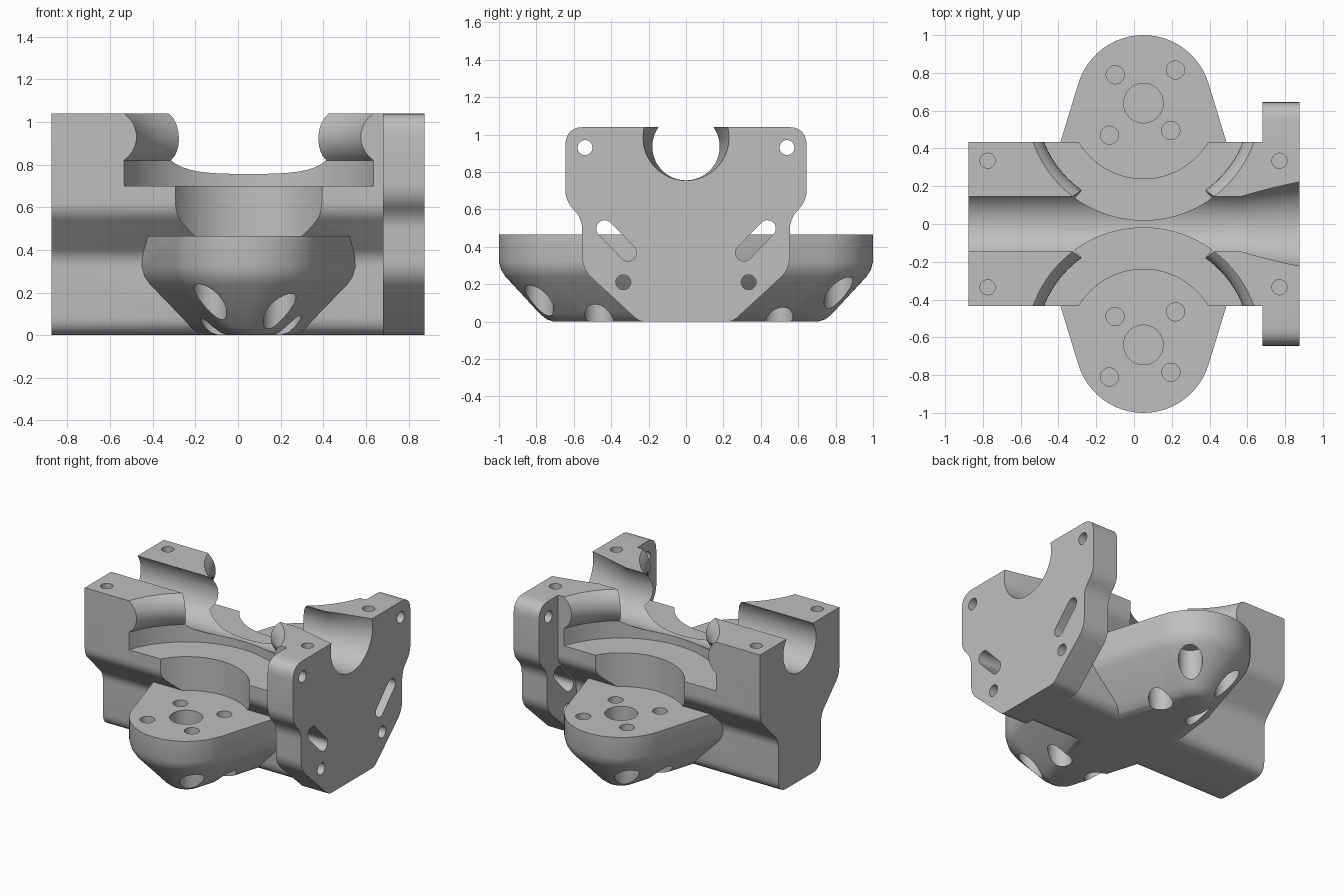
import bpy, bmesh, math
from mathutils import Vector

if "Cube" in bpy.data.objects:
    bpy.data.objects.remove(bpy.data.objects["Cube"], do_unlink=True)

metal = bpy.data.materials.new("matte_grey")
metal.use_nodes = True
GREY = (0.52, 0.52, 0.52, 1)
metal.diffuse_color = GREY
metal.node_tree.nodes["Principled BSDF"].inputs["Base Color"].default_value = GREY


def loft(name, rings):
    """Closed solid through rings of equal point count."""
    bm = bmesh.new()
    loops = [[bm.verts.new(p) for p in ring] for ring in rings]
    n = len(loops[0])
    for a, b in zip(loops, loops[1:]):
        for i in range(n):
            j = (i + 1) % n
            bm.faces.new((a[i], a[j], b[j], b[i]))
    bm.faces.new(loops[0])
    bm.faces.new(loops[-1])
    bmesh.ops.recalc_face_normals(bm, faces=bm.faces)
    mesh = bpy.data.meshes.new(name)
    bm.to_mesh(mesh)
    bm.free()
    mesh.materials.append(metal)
    ob = bpy.data.objects.new(name, mesh)
    bpy.context.collection.objects.link(ob)
    return ob


def ring_z(x, y, z, r, n=32):
    return [(x + r * math.cos(i * math.tau / n), y + r * math.sin(i * math.tau / n), z)
            for i in range(n)]


def ring_x(x, y, z, r, n=32):
    return [(x, y + r * math.cos(i * math.tau / n), z + r * math.sin(i * math.tau / n))
            for i in range(n)]


def symmetric_profile(half):
    """Mirror (y, z, corner size) points and round the corners."""
    pts = half + [(-y, z, d) for y, z, d in reversed(half)]
    out = []
    for i, (y, z, d) in enumerate(pts):
        p = Vector((y, z))
        if d == 0:
            out.append(p)
            continue
        a = p + (Vector(pts[i - 1][:2]) - p).normalized() * d
        b = p + (Vector(pts[(i + 1) % len(pts)][:2]) - p).normalized() * d
        for k in range(7):
            t = k / 6
            out.append(a * (1 - t) ** 2 + p * 2 * t * (1 - t) + b * t * t)
    return out


def prism_x(name, profile, x0, x1):
    return loft(name, [[(x, p[0], p[1]) for p in profile] for x in (x0, x1)])


def combine(target, other, operation):
    mod = target.modifiers.new("combine", 'BOOLEAN')
    mod.operation = operation
    mod.solver = 'EXACT'
    mod.object = other
    bpy.context.view_layer.objects.active = target
    bpy.ops.object.modifier_apply(modifier=mod.name)
    bpy.data.objects.remove(other, do_unlink=True)


CX, CY, TOP, ARM_TOP = 0.05, 0.64, 1.04, 0.465

# Long main body with a narrow lower keel
keel = symmetric_profile([(0.235, 0, 0.09), (0.235, 0.37, 0.05),
                          (0.435, 0.575, 0.05), (0.435, TOP, 0)])
body = prism_x("bracket_body", keel, -0.875, 0.8)

# End flange plate
plate = symmetric_profile([(0.25, 0, 0.03), (0.555, 0.28, 0.07), (0.555, 0.55, 0.06),
                           (0.645, 0.645, 0.06), (0.645, TOP, 0.1)])
combine(body, prism_x("end_flange", plate, 0.68, 0.875), 'UNION')


# Round stepped pockets with a convex bead around the upper wall
def bead_radius(z):
    return 0.62 - (math.sqrt(0.1375 ** 2 - (z - 0.93) ** 2) - 0.0825)


for side in (-1, 1):
    steps = [(0.4, 0.4), (0.7, 0.4), (0.7, 0.62), (0.82, 0.62)]
    steps += [(0.82 + 0.22 * k / 10, bead_radius(0.82 + 0.22 * k / 10)) for k in range(1, 11)]
    steps.append((1.2, 0.62))
    pocket = loft("pocket", [ring_z(CX, side * CY, z, r, 96) for z, r in steps])
    combine(body, pocket, 'DIFFERENCE')

# Lengthwise groove that flares at the flange
groove = loft("groove", [ring_x(x, 0, z, r, 64) for x, z, r in
                         ((-1, 0.935, 0.18), (0.57, 0.935, 0.18), (0.9, 0.988, 0.234))])
combine(body, groove, 'DIFFERENCE')


# Pair of rounded mounting arms with a chamfered underside
def arm_outline(r, z):
    a = math.radians(17)
    n = 24
    half = [(r * math.cos(t), CY + r * math.sin(t))
            for t in (a + (math.pi - 2 * a) * k / n for k in range(n + 1))]
    mid = r * math.cos(a) + (CY + r * math.sin(a)) * math.tan(a)
    pts = [(mid, 0)] + half + [(-mid, 0)] + [(-x, -y) for x, y in half]
    return [(CX + x, y, z) for x, y in pts]


sections = [(0, 0.07), (0.012, 0.105), (0.04, 0.14), (0.24, 0.325),
            (0.275, 0.348), (0.32, 0.36), (ARM_TOP, 0.36)]
combine(body, loft("mounting_arms", [arm_outline(r, z) for z, r in sections]), 'UNION')


def drill_z(x, y, r, z0, z1):
    combine(body, loft("drill", [ring_z(x, y, z0, r), ring_z(x, y, z1, r)]), 'DIFFERENCE')


# Arm holes: centre bore, four screw holes, recesses below
for side in (-1, 1):
    drill_z(CX, side * CY, 0.105, 0.25, 0.6)
    for dx, dy in ((0.17, 0.175), (-0.15, 0.15), (0.145, -0.145), (-0.18, -0.17)):
        x, y = CX + dx, side * CY + dy
        drill_z(x, y, 0.048, 0.36, 0.6)
        drill_z(x, y, 0.077, -0.1, 0.28)

    # Blind holes in the top of the body
    for x in (-0.775, 0.77):
        drill_z(x, side * 0.335, 0.04, 0.85, 1.2)

    # Flange through holes
    for y, z in ((0.54, 0.93), (0.335, 0.21)):
        hole = loft("hole", [ring_x(x, side * y, z, 0.04) for x in (0.66, 0.95)])
        combine(body, hole, 'DIFFERENCE')

    # Slanted flange slot
    slot = []
    for y, z, start in ((0.435, 0.497, -45), (0.31, 0.368, 135)):
        for k in range(13):
            t = math.radians(start + 15 * k)
            slot.append((side * (y + 0.045 * math.cos(t)), z + 0.045 * math.sin(t)))
    combine(body, prism_x("slot", slot, 0.66, 0.95), 'DIFFERENCE')

# Smooth curved walls, keep machined edges crisp
bpy.ops.object.select_all(action='DESELECT')
body.select_set(True)
bpy.context.view_layer.objects.active = body
bpy.ops.object.shade_smooth_by_angle(angle=math.radians(30))
